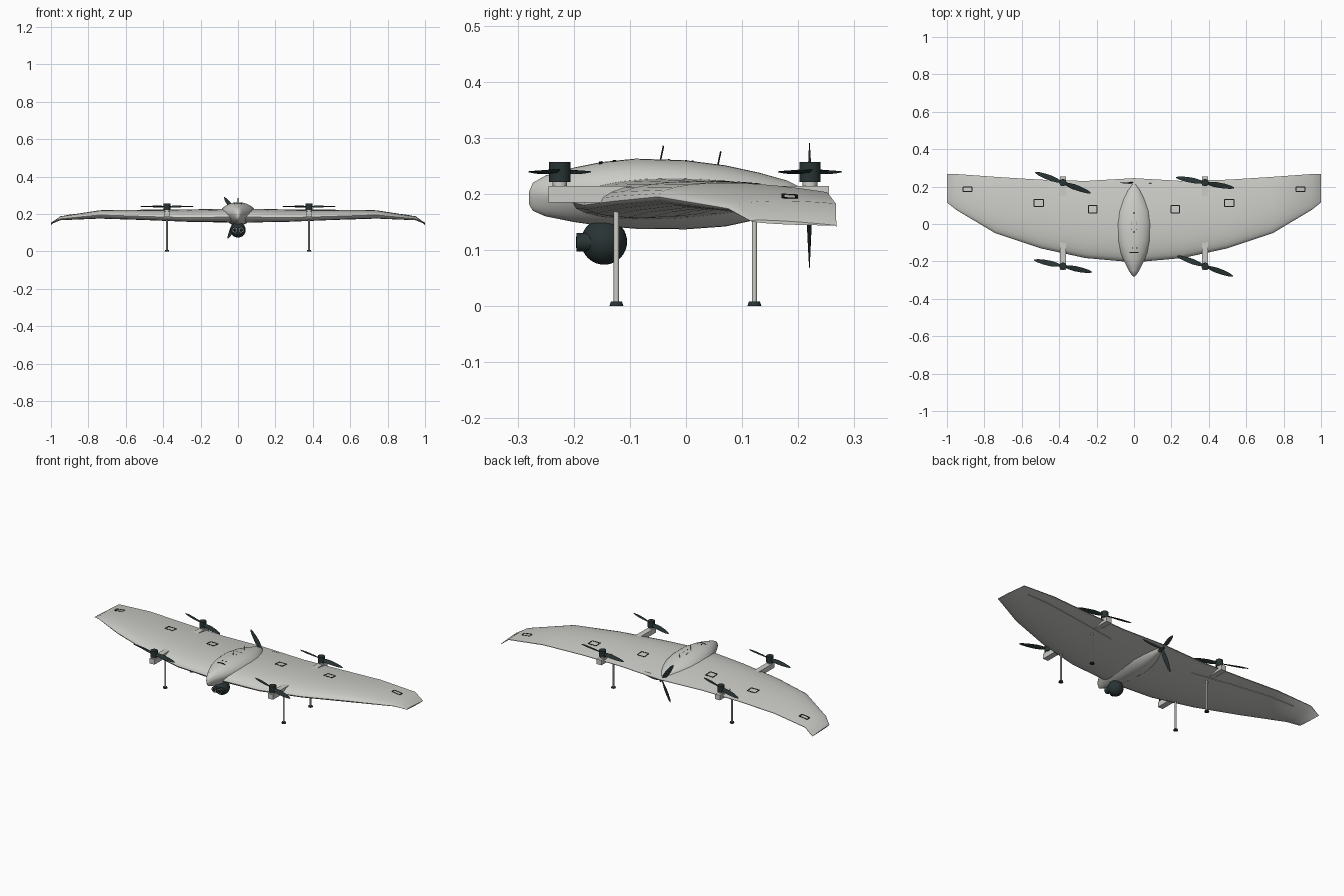
import bpy, bmesh, math
from mathutils import Vector, Matrix
from mathutils.bvhtree import BVHTree

cube = bpy.data.objects.get("Cube")
if cube:
    bpy.data.objects.remove(cube)


def material(name, rgb, rough=0.6):
    m = bpy.data.materials.new(name)
    m.use_nodes = True
    m.diffuse_color = (*rgb, 1)
    bsdf = m.node_tree.nodes["Principled BSDF"]
    bsdf.inputs["Base Color"].default_value = (*rgb, 1)
    bsdf.inputs["Roughness"].default_value = rough
    return m


SHELL = material("light grey shell", (0.60, 0.60, 0.57))
DARK = material("dark slate", (0.022, 0.034, 0.034))
BLACK = material("black trim", (0.01, 0.01, 0.01))
METAL = material("lens rim grey", (0.30, 0.31, 0.31))


def finish(bm, name, mat, angle=35):
    bmesh.ops.recalc_face_normals(bm, faces=bm.faces)
    me = bpy.data.meshes.new(name)
    bm.to_mesh(me)
    bm.free()
    ob = bpy.data.objects.new(name, me)
    bpy.context.collection.objects.link(ob)
    me.materials.append(mat)
    bpy.ops.object.select_all(action='DESELECT')
    bpy.context.view_layer.objects.active = ob
    ob.select_set(True)
    bpy.ops.object.shade_smooth_by_angle(angle=math.radians(angle))
    return ob


def add_loft(bm, rings, matrix=Matrix()):
    """Skin a list of equal closed rings and cap both ends."""
    rows = [[bm.verts.new(matrix @ Vector(p)) for p in r] for r in rings]
    n = len(rows[0])
    for a, b in zip(rows, rows[1:]):
        for i in range(n):
            j = (i + 1) % n
            bm.faces.new((a[i], a[j], b[j], b[i]))
    bm.faces.new(rows[0])
    bm.faces.new(rows[-1])


def rod(name, p, q, r, mat, r2=None, segs=24):
    p, q = Vector(p), Vector(q)
    d = q - p
    bm = bmesh.new()
    mtx = Matrix.Translation((p + q) / 2) @ d.to_track_quat('Z', 'Y').to_matrix().to_4x4()
    bmesh.ops.create_cone(bm, cap_ends=True, segments=segs, radius1=r,
                          radius2=r if r2 is None else r2, depth=d.length, matrix=mtx)
    return finish(bm, name, mat)


def box(name, lo, hi, mat):
    lo, hi = Vector(lo), Vector(hi)
    bm = bmesh.new()
    bmesh.ops.create_cube(bm, size=1, matrix=Matrix.Translation((lo + hi) / 2)
                          @ Matrix.Diagonal((*(hi - lo), 1)))
    return finish(bm, name, mat)


# Wing: x, leading y, trailing y, leading z, trailing z, rise above, depth below
half = [(0, -.205, .245, .185, .197, .040, .035), (.26, -.182, .230, .180, .200, .037, .028),
        (.50, -.130, .237, .187, .203, .030, .024), (.74, -.050, .252, .195, .203, .022, .022),
        (.95, .075, .267, .174, .183, .010, .010), (1.0, .115, .268, .152, .144, .003, .003)]
stations = [(-s[0], *s[1:]) for s in reversed(half[1:])] + half
N = 14


def airfoil(x, le, te, zl, zt, up, low):
    ts = [0.5 - 0.5 * math.cos(math.pi * i / N) for i in range(N + 1)]

    def point(t, h):
        bulge = 2.6 * math.sqrt(t) * (1 - t)
        return (x, le + (te - le) * t, zl + (zt - zl) * t + h * bulge)
    top = [point(t, up) for t in ts]
    bottom = [point(t, -low) for t in ts[1:-1]]
    edge = (x, te, zt - .003)
    return top + [edge] + bottom[::-1]


bm = bmesh.new()
add_loft(bm, [airfoil(*s) for s in stations])
wing = finish(bm, "wing", SHELL, 40)

# Fuselage pod: y, half width, bottom z, top z
body = [(-.280, .004, .182, .203), (-.273, .013, .170, .220), (-.25, .027, .160, .233),
        (-.20, .053, .150, .247), (-.15, .073, .143, .257), (-.09, .088, .138, .263),
        (0, .094, .137, .260), (.07, .085, .142, .251), (.13, .062, .155, .238),
        (.18, .035, .170, .224), (.212, .012, .180, .208)]


def pod_ring(y, w, b, t):
    mid = b + (t - b) * .55
    ring = []
    for i in range(32):
        c, s = math.cos(i * math.tau / 32), math.sin(i * math.tau / 32)
        narrow = 1 if s >= 0 else 1 + .25 * s
        ring.append((w * c * narrow, y, mid + s * (t - mid if s > 0 else mid - b)))
    return ring


bm = bmesh.new()
add_loft(bm, [pod_ring(*s) for s in body])
pod = finish(bm, "fuselage", SHELL, 60)

# Skin heights for laying trim on the surfaces
trees = []
for ob in (wing, pod):
    me = ob.data
    trees.append(BVHTree.FromPolygons([v.co for v in me.vertices], [p.vertices for p in me.polygons]))


def skin(x, y, above=True):
    d = -1 if above else 1
    hits = [t.ray_cast(Vector((x, y, -d)), Vector((0, 0, d)))[0] for t in trees]
    return (max if above else min)(h.z for h in hits if h)


def strip(bm, a, b, width, above=True, height=.0015, steps=4):
    """Thin raised strip that follows the skin from a to b in plan."""
    a, b = Vector(a), Vector(b)
    side = (b - a).orthogonal().normalized() * width / 2
    rings = []
    for i in range(steps + 1):
        c = a.lerp(b, i / steps)
        l, r = c + side, c - side
        o = height if above else -height
        zl, zr = skin(*l, above), skin(*r, above)
        rings.append([(*l, zl + o), (*r, zr + o), (*r, zr - o), (*l, zl - o)])
    add_loft(bm, rings)


# Hatch outlines on the upper wing
bm = bmesh.new()
for s in (-1, 1):
    for cx, cy, w, h in ((.89, .185, .050, .024), (.51, .112, .050, .036), (.22, .079, .046, .040)):
        c = [(s * cx + i * w / 2, cy + j * h / 2) for i, j in ((-1, -1), (1, -1), (1, 1), (-1, 1))]
        for i in range(4):
            strip(bm, c[i], c[(i + 1) % 4], .005)
finish(bm, "wing_hatch_outlines", BLACK)

# Vents and seams on the fuselage
bm = bmesh.new()
strip(bm, (-.024, -.152), (.024, -.152), .006)
for x in (-.012, .012):
    strip(bm, (x, -.128), (x + .006, -.128), .006)
    for y in (-.03, .0, .012):
        strip(bm, (x - .002, y), (x + .002, y), .004)
finish(bm, "fuselage_vents", BLACK)

# Control surface hinges beneath the wing
bm = bmesh.new()
for s in (-1, 1):
    strip(bm, (s * .27, .135), (s * .88, .21), .006, above=False, height=.003, steps=16)
finish(bm, "hinge_ribs", SHELL)


def add_blade(bm, length, chord, matrix):
    """Tapered, twisted blade along local x, spinning around local z."""
    rings = []
    for t, c, tw in ((.04, .35, 25), (.2, .75, 24), (.4, 1, 18), (.65, .9, 13), (.88, .6, 9), (1, .15, 8)):
        w, h, a = c * chord / 2, .0025 * (1.2 - .8 * t), math.radians(tw)
        prof = [(w, 0), (0, h), (-w, 0), (0, -h)]
        rings.append([(t * length, u * math.cos(a) - v * math.sin(a),
                       u * math.sin(a) + v * math.cos(a)) for u, v in prof])
    add_loft(bm, rings, matrix)


# Booms, lift motors, propellers and legs
slopes = {(-1, -1): -.21, (-1, 1): -.37, (1, -1): -.36, (1, 1): -.18}
for sx, side in ((-1, "right"), (1, "left")):
    x = sx * .38
    box(f"{side}_boom", (x - .016, -.245, .185), (x + .016, .255, .214), SHELL)
    for sy, end in ((-1, "front"), (1, "rear")):
        tag = f"{end}_{side}"
        y = -.225 if sy < 0 else .221
        rod(f"{tag}_motor_mount", (x, y, .205), (x, y, .224), .013, SHELL)
        rod(f"{tag}_motor", (x, y, .221), (x, y, .257), .019, DARK)
        bm = bmesh.new()
        for k in (0, math.pi):
            ang = math.atan(slopes[sx, sy]) + k
            add_blade(bm, .158, .030, Matrix.Translation((x, y, .240)) @ Matrix.Rotation(ang, 4, 'Z'))
        finish(bm, f"{tag}_propeller", DARK)
        ly = -.124 if sy < 0 else .122
        rod(f"{tag}_leg", (x, ly, .004), (x, ly, .19), .0048, SHELL, segs=16)
        rod(f"{tag}_foot", (x, ly, 0), (x, ly, .008), .0125, DARK, r2=.010)

# Three-bladed pusher propeller at the tail
bm = bmesh.new()
for deg in (5, 125, 245):
    mtx = (Matrix.Translation((0, .22, .185)) @ Matrix.Rotation(-math.radians(deg), 4, 'Y')
           @ Matrix.Rotation(math.pi / 2, 4, 'X'))
    add_blade(bm, .128, .026, mtx)
finish(bm, "pusher_propeller", DARK)
rod("pusher_hub", (0, .20, .185), (0, .235, .185), .012, DARK, r2=.006)

# Camera ball under the nose
bm = bmesh.new()
bmesh.ops.create_uvsphere(bm, u_segments=32, v_segments=20, radius=.041,
                          matrix=Matrix.Translation((0, -.146, .115)))
finish(bm, "camera_ball", DARK)
rod("camera_neck", (0, -.146, .14), (0, -.146, .165), .022, DARK)
for sx, side in ((-1, "right"), (1, "left")):
    x = sx * .017
    rod(f"{side}_lens_barrel", (x, -.195, .114), (x, -.15, .114), .0165, DARK)
    rod(f"{side}_lens_rim", (x, -.1955, .114), (x, -.193, .114), .013, METAL)
    rod(f"{side}_lens_glass", (x, -.1962, .114), (x, -.193, .114), .010, BLACK)

# Whip antennas on the spine
for name, y, z in (("front_antenna", -.046, .258), ("rear_antenna", .056, .248)):
    rod(name, (0, y, z), (0, y + .006, z + .028), .0014, DARK, segs=8)
